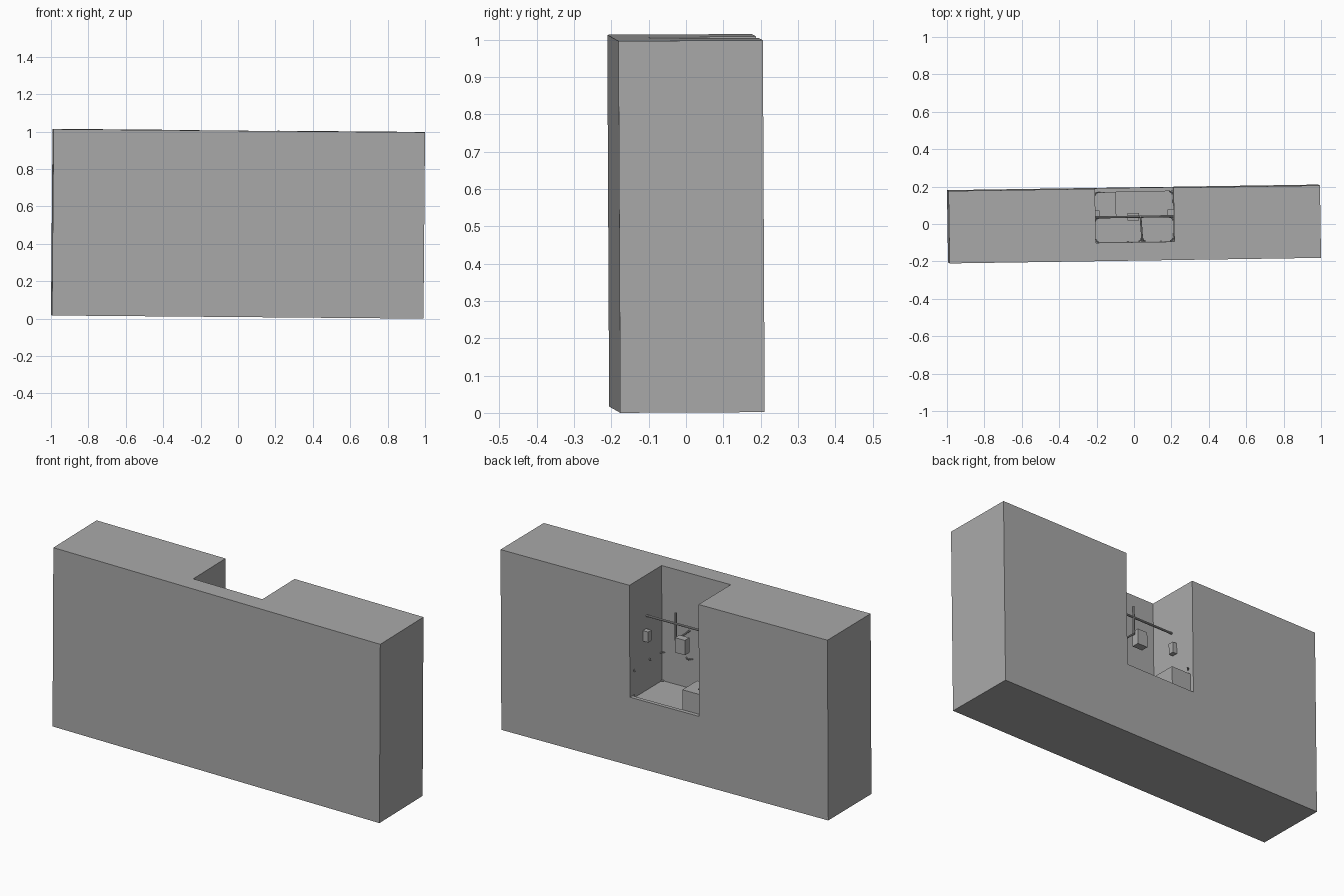
import bpy, bmesh, math
from mathutils import Matrix, Vector, Euler

cube = bpy.data.objects.get("Cube")
if cube:
    bpy.data.objects.remove(cube, do_unlink=True)

grey = bpy.data.materials.new("plain_grey")
grey.use_nodes = True
tone = (0.4, 0.4, 0.4, 1)
grey.diffuse_color = tone
grey.node_tree.nodes["Principled BSDF"].inputs["Base Color"].default_value = tone

# Whole model leans slightly about the middle of the block
MID = Vector((0, 0, 0.5075))
LEAN = (Matrix.Translation(MID) @ Euler((0.005, 0.0085, 0.015)).to_matrix().to_4x4()
        @ Matrix.Translation(-MID))


def finish(name, bm, smooth=False):
    bmesh.ops.recalc_face_normals(bm, faces=bm.faces)
    mesh = bpy.data.meshes.new(name)
    bm.transform(LEAN)
    bm.to_mesh(mesh)
    bm.free()
    obj = bpy.data.objects.new(name, mesh)
    bpy.context.collection.objects.link(obj)
    mesh.materials.append(grey)
    if smooth:
        bpy.ops.object.select_all(action='DESELECT')
        obj.select_set(True)
        bpy.context.view_layer.objects.active = obj
        bpy.ops.object.shade_smooth_by_angle()
    return obj


def box(name, low, high):
    bm = bmesh.new()
    low, high = Vector(low), Vector(high)
    bmesh.ops.create_cube(bm, size=1, matrix=Matrix.Translation((low + high) / 2)
                          @ Matrix.Diagonal((*(high - low), 1)))
    return finish(name, bm)


def tube(name, points, radius, sides=10):
    """Round bar swept along a path, with closed ends."""
    bm = bmesh.new()
    points = [Vector(p) for p in points]
    rings = []
    for i, p in enumerate(points):
        along = (points[min(i + 1, len(points) - 1)] - points[max(i - 1, 0)]).normalized()
        turn = along.to_track_quat('Z', 'Y')
        rings.append([bm.verts.new(p + turn @ Vector((
            radius * math.cos(math.tau * k / sides),
            radius * math.sin(math.tau * k / sides), 0))) for k in range(sides)])
    for a, b in zip(rings, rings[1:]):
        for k in range(sides):
            n = (k + 1) % sides
            bm.faces.new((a[k], a[n], b[n], b[k]))
    bm.faces.new(rings[0])
    bm.faces.new(rings[-1])
    return finish(name, bm, True)


# Long wall block
W, BACK, TOP = 0.993, 0.1935, 1.0055
wall = box("wall_block", (-W, -BACK, 0.0095), (W, BACK, TOP))

# Recess cutter: a stepped profile leaves a low sill along the open side
NICHE, REAR, SILL, FLOOR = 0.21, -0.095, 0.172, 0.37
profile = [(REAR, FLOOR), (SILL, FLOOR), (SILL, 0.387), (0.3, 0.387), (0.3, 1.2), (REAR, 1.2)]
bm = bmesh.new()
side = bm.faces.new([bm.verts.new((-NICHE, y, z)) for y, z in profile])
pushed = bmesh.ops.extrude_face_region(bm, geom=[side])["geom"]
bmesh.ops.translate(bm, vec=(2 * NICHE, 0, 0),
                    verts=[v for v in pushed if isinstance(v, bmesh.types.BMVert)])
cutter = finish("recess_cutter", bm)
cutter.hide_render = True
cut = wall.modifiers.new("recess", 'BOOLEAN')
cut.operation, cut.solver, cut.object = 'DIFFERENCE', 'EXACT', cutter
bpy.context.view_layer.objects.active = wall
bpy.ops.object.modifier_apply(modifier=cut.name)
bpy.data.objects.remove(cutter, do_unlink=True)

# Raised step in the recess
box("step", (-NICHE, 0.04, FLOOR), (-0.094, SILL, 0.497))

# Rail, hanging post and the arm that ties it to the rear wall
RAIL_Y, POST_X, ARM_Z = 0.04, 0.034, 0.687
tube("rail", [(-NICHE, RAIL_Y, 0.78), (NICHE, RAIL_Y, 0.78)], 0.006)
tube("post", [(POST_X, RAIL_Y, ARM_Z), (POST_X, RAIL_Y, 0.84)], 0.006)
tube("arm", [(POST_X, RAIL_Y, ARM_Z), (POST_X + 0.008, REAR, ARM_Z)], 0.005)

# Hanging box and the two wall boxes
box("hanging_box", (-0.035, 0.02, 0.63), (0.025, 0.06, 0.712))
box("left_wall_box", (0.178, 0.045, 0.652), (NICHE, 0.075, 0.71))
box("right_wall_box", (-NICHE, 0.045, 0.652), (-0.185, 0.075, 0.71))


# Small curved hooks in the corners of each bay
def hook(name, x, y, z, sx, sy, size=0.016):
    arc = [(x + sx * size * (1 - math.cos(t)), y + sy * size * (1 - math.sin(t)), z)
           for t in (k * math.pi / 8 for k in range(5))]
    tube(name, arc, 0.0035, 6)


for label, s in (("left", 1), ("right", -1)):
    x = s * (NICHE - 0.003)
    hook(label + "_rear_hook", x, REAR + 0.003, 0.53, -s, 1)
    hook(label + "_middle_hook", x, RAIL_Y - 0.007, 0.535, -s, -1)
    hook(label + "_outer_hook", x, SILL, 0.525, -s, -1)
    hook(label + "_bay_hook", POST_X + 0.008 + s * 0.004, REAR + 0.003, 0.535, s, 1)
hook("floor_rear_hook", NICHE - 0.003, REAR + 0.003, FLOOR + 0.003, -1, 1, 0.01)
hook("floor_outer_hook", NICHE - 0.003, SILL - 0.003, FLOOR + 0.017, -1, -1, 0.01)
